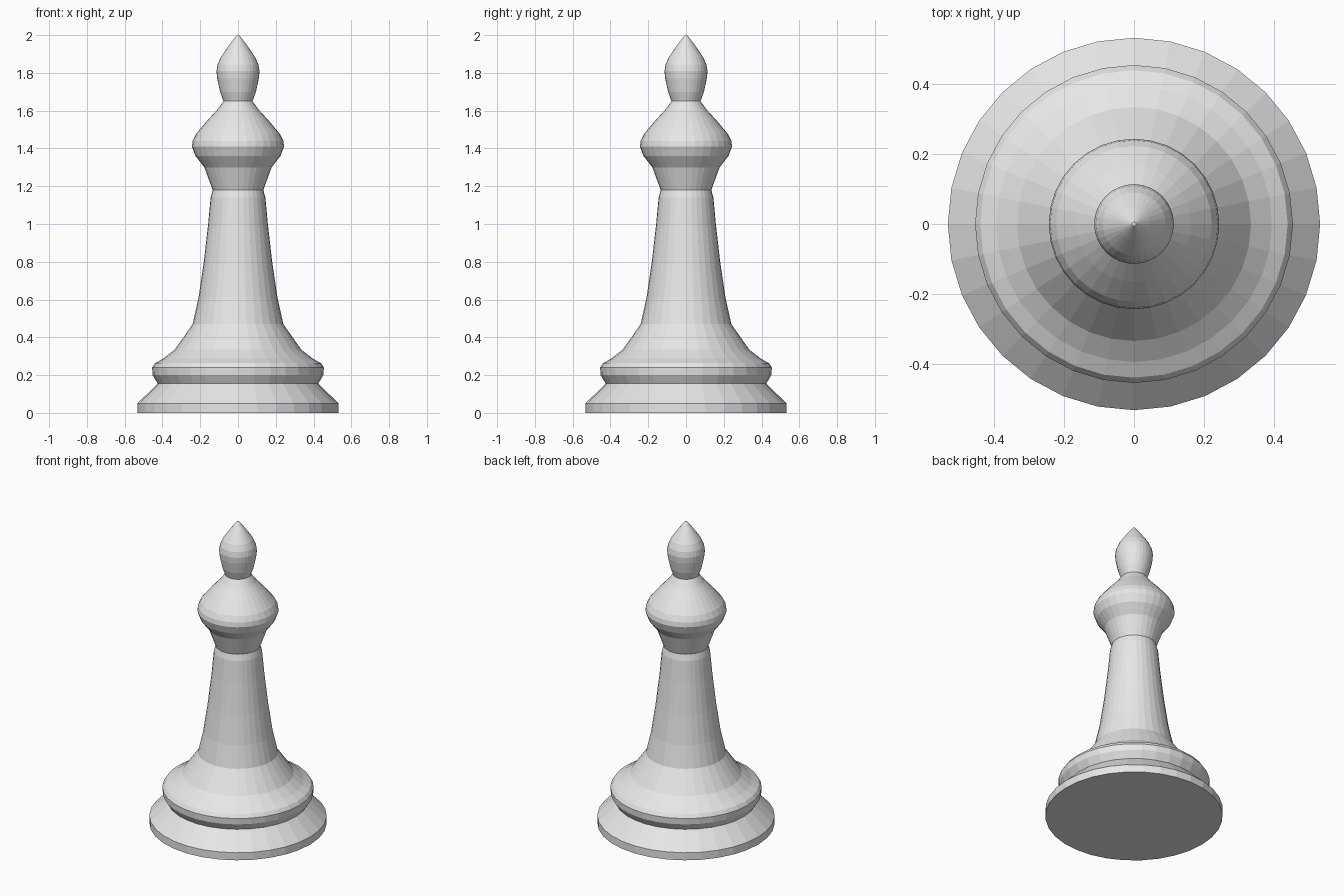
import bpy
import bmesh
from math import cos, sin, tau

SIDES = 32

cube = bpy.data.objects.get("Cube")
if cube:
    bpy.data.objects.remove(cube, do_unlink=True)

grey = bpy.data.materials.new("plain_grey")
grey.use_nodes = True
colour = (0.8, 0.8, 0.8, 1)
grey.diffuse_color = colour
grey.node_tree.nodes["Principled BSDF"].inputs["Base Color"].default_value = colour


def turned_part(name, profile, cap_bottom=False, cap_top=False):
    """Turn a (radius, height) profile, listed upwards, about the z axis."""
    bm = bmesh.new()
    rings = [[bm.verts.new((r * cos(tau * i / SIDES), r * sin(tau * i / SIDES), z))
              for i in range(SIDES)] for r, z in profile]
    for low, high in zip(rings, rings[1:]):
        for i in range(SIDES):
            j = (i + 1) % SIDES
            bm.faces.new((low[i], low[j], high[j], high[i]))
    if cap_bottom:
        bm.faces.new(rings[0][::-1])
    if cap_top:
        bm.faces.new(rings[-1])
    mesh = bpy.data.meshes.new(name)
    bm.to_mesh(mesh)
    bm.free()
    mesh.materials.append(grey)
    obj = bpy.data.objects.new(name, mesh)
    bpy.context.collection.objects.link(obj)
    return obj


# Foot: low disc with a sloping shoulder
turned_part("foot", [(0.533, 0), (0.533, 0.05), (0.425, 0.155)], cap_bottom=True)

# Flared skirt with a rounded rim
turned_part("skirt", [(0.425, 0.155), (0.452, 0.2), (0.455, 0.24), (0.44, 0.263),
                      (0.395, 0.288), (0.335, 0.335), (0.24, 0.47)])

# Tapering shaft
turned_part("shaft", [(0.24, 0.47), (0.209, 0.61), (0.181, 0.8),
                      (0.158, 1.0), (0.145, 1.14), (0.134, 1.18)])

# Bulging head above a narrow neck
turned_part("head", [(0.134, 1.18), (0.178, 1.3), (0.225, 1.36), (0.244, 1.41),
                     (0.24, 1.44), (0.223, 1.475), (0.165, 1.545),
                     (0.11, 1.605), (0.077, 1.65)])

# Pointed bud on top
turned_part("finial", [(0.077, 1.65), (0.095, 1.7), (0.11, 1.77), (0.114, 1.81),
                       (0.108, 1.845), (0.09, 1.885), (0.045, 1.95),
                       (0.006, 2.0)], cap_top=True)
